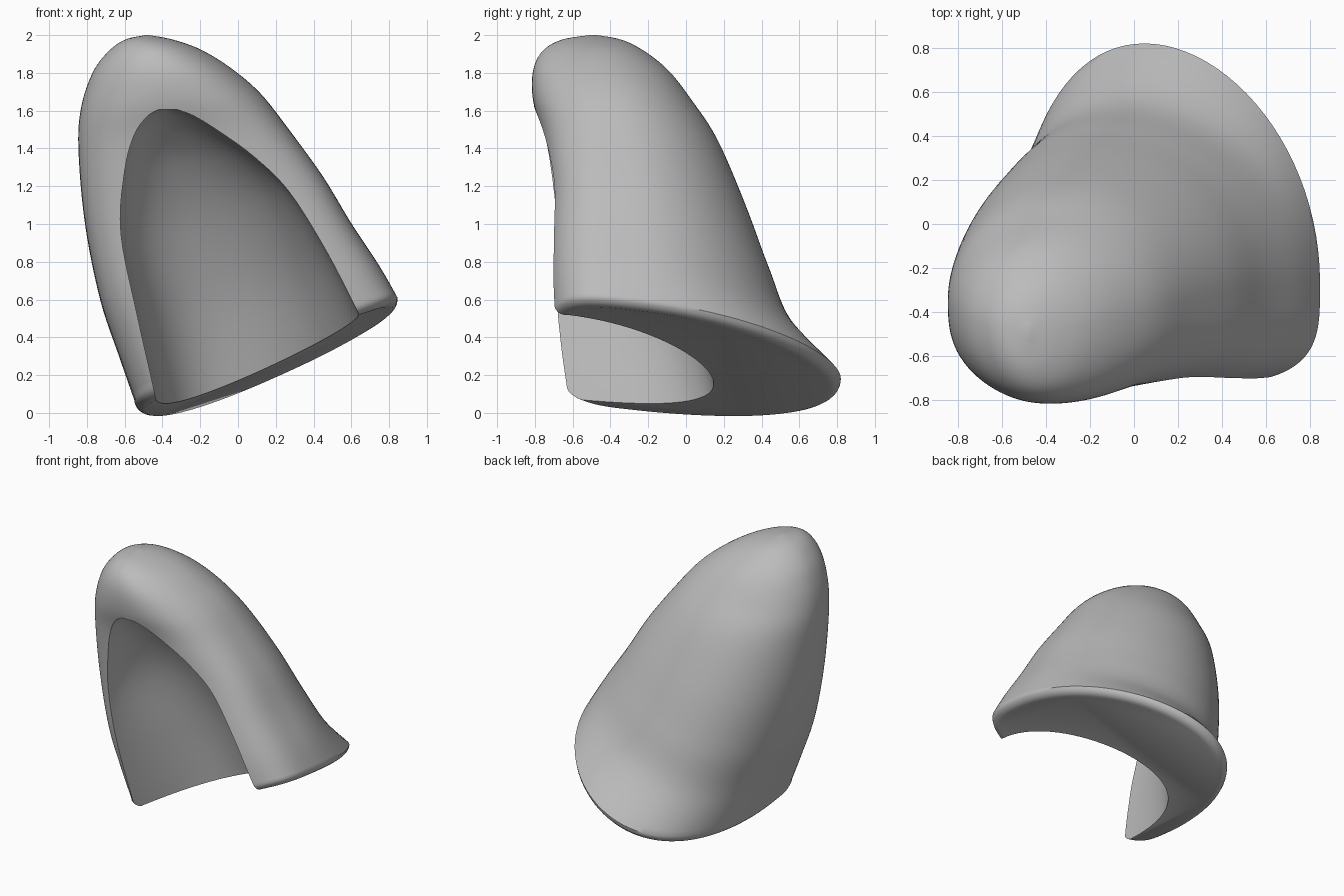
import bpy, bmesh, math

if "Cube" in bpy.data.objects:
    bpy.data.objects.remove(bpy.data.objects["Cube"], do_unlink=True)

grey = bpy.data.materials.new("plain grey")
grey.use_nodes = True
COLOUR = (0.5, 0.5, 0.5, 1)
grey.diffuse_color = COLOUR
grey.node_tree.nodes["Principled BSDF"].inputs["Base Color"].default_value = COLOUR

SIDES = 96


def smooth_rows(rows, steps):
    """Catmull-Rom interpolation between the section rows."""
    out = []
    last = len(rows) - 1
    for i in range(last):
        a, b, c, d = (rows[min(max(k, 0), last)] for k in (i - 1, i, i + 1, i + 2))
        for s in range(steps):
            t = s / steps
            out.append([q + t * ((r - p) + t * ((2*p - 5*q + 4*r - w) + t * (3*(q - r) + w - p))) / 2
                        if t else q for p, q, r, w in zip(a, b, c, d)])
    return out + [rows[-1]]


def rounded_base(row, radius, steps):
    """Rows that turn the wall under into the flat base."""
    xl, zl, xr, zr, yf, yc, yb, *rest = row
    out = []
    for i in range(steps, 0, -1):
        a = math.pi / 2 * i / steps
        inset, drop = radius * (1 - math.cos(a)), radius * math.sin(a)
        out.append((xl + inset, zl - drop, xr - inset, zr - drop,
                    yf + inset, yc, yb - inset, *rest))
    return out


def section(row):
    """Tilted closed section: elliptic back half, squarer front half."""
    xl, zl, xr, zr, yf, yc, yb, power, lean, tilt = row
    xm, zm, half = (xl + xr) / 2, (zl + zr) / 2, (xr - xl) / 2
    slope = (zr - zl) / (xr - xl)
    points = []
    for i in range(SIDES):
        a = 2 * math.pi * i / SIDES
        c, s = math.cos(a), math.sin(a)
        e = 2 if s >= 0 else power
        u = math.copysign(abs(c) ** (2 / e), c)
        v = abs(s) ** (2 / e)
        y = yc + v * ((yb - yc) if s >= 0 else (yf - yc))
        x = xm + half * u - (lean * v * v if s >= 0 else 0)
        points.append((x, y, zm + slope * (x - xm) + tilt * (y - yc)))
    return points


def loft(name, rows):
    bm = bmesh.new()
    rings = [[bm.verts.new(p) for p in section(r)] for r in rows]
    for low, high in zip(rings, rings[1:]):
        for i in range(SIDES):
            j = (i + 1) % SIDES
            bm.faces.new((low[i], low[j], high[j], high[i]))
    bm.faces.new(rings[0][::-1])
    bm.faces.new(rings[-1])
    bmesh.ops.recalc_face_normals(bm, faces=bm.faces)
    mesh = bpy.data.meshes.new(name)
    bm.to_mesh(mesh)
    bm.free()
    mesh.materials.append(grey)
    obj = bpy.data.objects.new(name, mesh)
    bpy.context.collection.objects.link(obj)
    return obj


# Outer shell: left x, left z, right x, right z, front, widest, back, power, lean, tilt
shell_rows = [
    (-.55, .075, .845, .60, -.73, -.27, .82, 3.6, .1, -.11),
    (-.63, .3, .75, .77, -.74, -.27, .57, 3.6, .09, -.07),
    (-.73, .6, .6, 1.0, -.74, -.28, .445, 3.6, .07, -.05),
    (-.81, 1.0, .45, 1.25, -.73, -.3, .315, 3.4, .05, -.03),
    (-.845, 1.4, .27, 1.5, -.76, -.34, .165, 2.8, .02, 0),
    (-.83, 1.62, .12, 1.69, -.81, -.38, .03, 2.3, 0, 0),
    (-.77, 1.8, -.03, 1.82, -.81, -.42, -.09, 2.1, 0, 0),
    (-.69, 1.91, -.19, 1.92, -.76, -.45, -.22, 2, 0, 0),
    (-.6, 1.975, -.34, 1.975, -.66, -.48, -.34, 2, 0, 0),
    (-.49, 2.0, -.47, 2.0, -.51, -.49, -.47, 2, 0, 0),
]
shell = loft("hood_shell", rounded_base(shell_rows[0], .06, 5) + smooth_rows(shell_rows, 6))

# Hollow, open at the front and below
hollow = loft("hollow_cutter", smooth_rows([
    (-.4, -.2, .78, .27, -1.2, -.65, .2, 8, .16, -.09),
    (-.43, .05, .65, .5, -1.2, -.65, .15, 8, .15, -.09),
    (-.53, .5, .47, .85, -1.2, -.65, .02, 8, .1, -.05),
    (-.62, .95, .27, 1.17, -1.2, -.65, -.16, 8, .06, -.03),
    (-.6, 1.28, .08, 1.36, -1.2, -.67, -.34, 8, .03, 0),
    (-.55, 1.47, -.1, 1.49, -1.2, -.7, -.5, 8, 0, 0),
    (-.48, 1.57, -.23, 1.57, -1.2, -.75, -.62, 8, 0, 0),
    (-.42, 1.605, -.32, 1.605, -1.2, -.8, -.69, 8, 0, 0),
], 5))
hollow.hide_render = True

# Carve the hollow
carve = shell.modifiers.new("carve", "BOOLEAN")
carve.operation = "DIFFERENCE"
carve.solver = "EXACT"
carve.object = hollow

bpy.ops.object.select_all(action="DESELECT")
shell.select_set(True)
bpy.context.view_layer.objects.active = shell
bpy.ops.object.modifier_apply(modifier="carve")
bpy.data.objects.remove(hollow, do_unlink=True)
bpy.ops.object.shade_smooth_by_angle(angle=math.radians(40))
